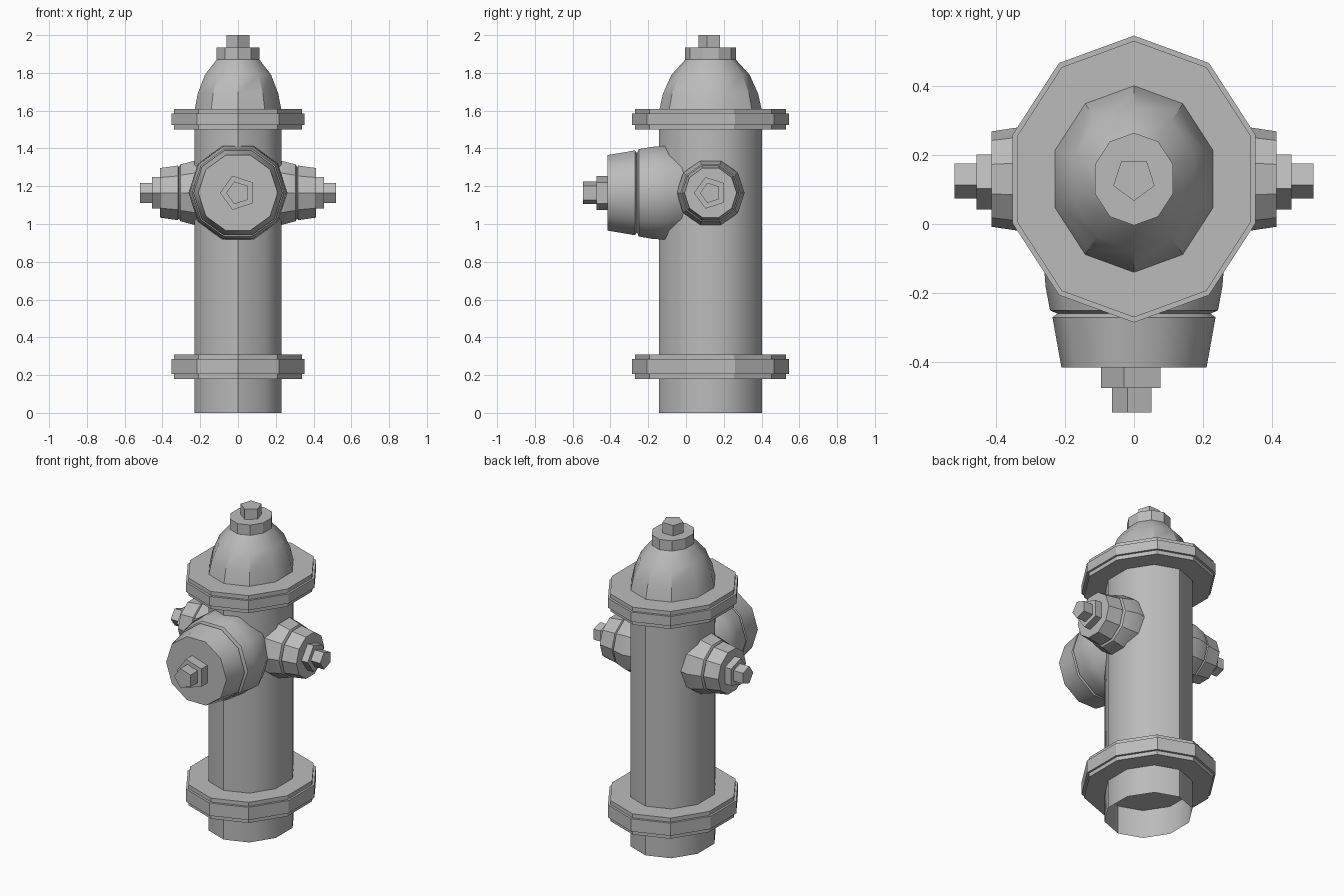
import bpy, bmesh
from math import cos, sin, tau, radians
from mathutils import Vector

cube = bpy.data.objects.get("Cube")
if cube:
    bpy.data.objects.remove(cube, do_unlink=True)

iron = bpy.data.materials.new("grey_iron")
iron.use_nodes = True
COLOUR = (0.5, 0.5, 0.5, 1)
iron.diffuse_color = COLOUR
iron.node_tree.nodes["Principled BSDF"].inputs["Base Color"].default_value = COLOUR

X, Y, Z = Vector((1, 0, 0)), Vector((0, 1, 0)), Vector((0, 0, 1))
MID = 0.13       # depth of the barrel axis
PORT_Z = 1.165   # height of the outlets
SQUASH = 0.89    # barrel is narrower across than deep


def lathe(name, profile, axis, point, centre, sides=10, squash=1, smooth=None, caps=True):
    """Sweep (radius, distance) pairs about an axis, one corner facing 'point'."""
    side = axis.cross(point)
    bm = bmesh.new()
    rings = []
    for r, t in profile:
        rings.append([bm.verts.new(centre + axis * t + point * (r * cos(tau * i / sides))
                      + side * (r * squash * sin(tau * i / sides))) for i in range(sides)])
    for a, b in zip(rings, rings[1:]):
        for i in range(sides):
            j = (i + 1) % sides
            bm.faces.new((a[i], a[j], b[j], b[i]))
    if caps:
        bm.faces.new(rings[0][::-1])
        bm.faces.new(rings[-1])
    mesh = bpy.data.meshes.new(name)
    bm.to_mesh(mesh)
    bm.free()
    mesh.materials.append(iron)
    ob = bpy.data.objects.new(name, mesh)
    bpy.context.collection.objects.link(ob)
    if smooth:
        bpy.ops.object.select_all(action='DESELECT')
        ob.select_set(True)
        bpy.context.view_layer.objects.active = ob
        bpy.ops.object.shade_smooth_by_angle(angle=radians(smooth))
    return ob


def upright(name, profile, sides=10, squash=SQUASH, **kw):
    return lathe(name, profile, Z, -Y, Vector((0, MID, 0)), sides, squash, **kw)


# Barrel and open foot
upright("foot", [(0.272, 0), (0.272, 0.19)], smooth=40, caps=False)
upright("barrel", [(0.272, 0.3), (0.272, 0.9), (0.272, 1.51)], smooth=40, caps=False)

# Stepped flanges
for name, z0, z1, z2, z3 in (("lower_flange", 0.18, 0.205, 0.285, 0.31),
                             ("upper_flange", 1.5, 1.525, 1.585, 1.61)):
    upright(name, [(0.4, z0), (0.4, z1), (0.415, z1), (0.415, z2), (0.4, z2), (0.4, z3)])

# Dome and top nuts
upright("dome", [(0.272, 1.6), (0.252, 1.69), (0.207, 1.79), (0.134, 1.87)], smooth=33)
upright("top_collar", [(0.134, 1.865), (0.134, 1.935)])
upright("top_nut", [(0.063, 1.93), (0.063, 2.0)], sides=5, squash=1)


# Outlet: flared neck, cap and two five-sided nuts
def outlet(name, axis, point, centre, neck, cap, collar, nut, smooth):
    lathe(name + "_neck", neck, axis, point, centre, smooth=smooth)
    lathe(name + "_cap", cap, axis, point, centre, smooth=smooth)
    lathe(name + "_collar", collar, axis, point, centre, sides=5)
    lathe(name + "_nut", nut, axis, point, centre, sides=5)


outlet("front_outlet", -Y, -X, Vector((0, 0, PORT_Z)),
       [(0.2, -0.05), (0.262, 0.1), (0.256, 0.18), (0.243, 0.25), (0.215, 0.262)],
       [(0.215, 0.255), (0.236, 0.27), (0.21, 0.415)],
       [(0.095, 0.41), (0.095, 0.475)], [(0.063, 0.47), (0.063, 0.545)], 40)

for name, axis in (("left_outlet", X), ("right_outlet", -X)):
    outlet(name, axis, -Y, Vector((0, MID, PORT_Z)),
           [(0.16, 0.12), (0.18, 0.225), (0.158, 0.305), (0.138, 0.315)],
           [(0.138, 0.31), (0.152, 0.318), (0.138, 0.412)],
           [(0.088, 0.41), (0.088, 0.455)], [(0.056, 0.45), (0.056, 0.52)], 30)
